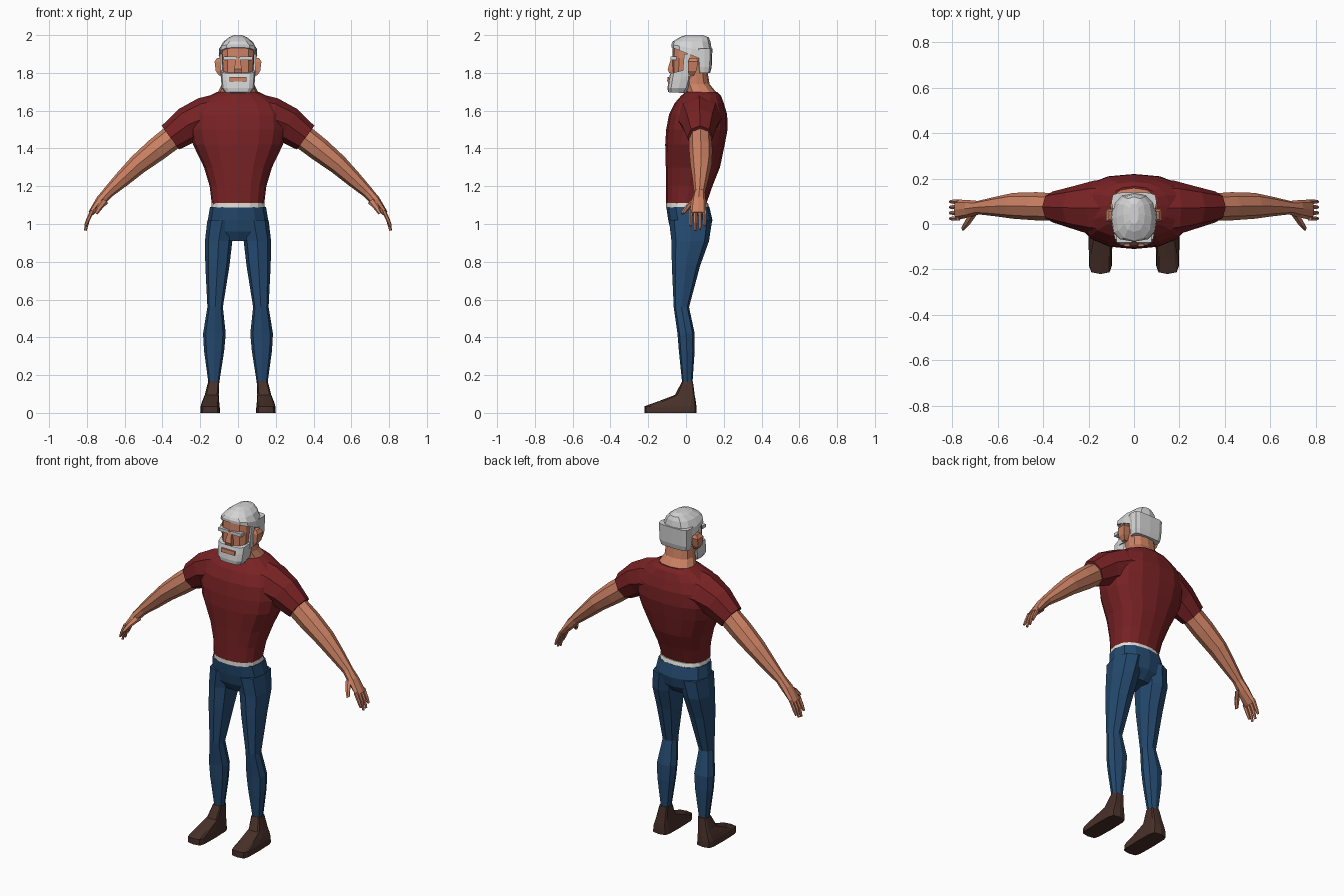
import bpy, bmesh, math
from mathutils import Vector


def material(name, r, g, b):
    m = bpy.data.materials.new(name)
    m.diffuse_color = (r, g, b, 1)
    return m


SKIN = material("skin", 0.60, 0.22, 0.125)
SHIRT = material("dark red cloth", 0.19, 0.016, 0.018)
DENIM = material("blue denim", 0.018, 0.068, 0.16)
LEATHER = material("brown leather", 0.065, 0.03, 0.022)
HAIR = material("grey hair", 0.66, 0.66, 0.66)
BELT = material("off white cloth", 0.78, 0.76, 0.70)


def spow(v, p):
    return math.copysign(abs(v) ** (2 / p), v)


def ring(z, x0, x1, y0, y1, n=12, p=2.4, tilt=0.0):
    """Horizontal superellipse filling the bounds; tilt raises z with y."""
    pts = []
    for i in range(n):
        a = 2 * math.pi * i / n
        y = (y0 + y1) / 2 + (y1 - y0) / 2 * spow(math.sin(a), p)
        pts.append(Vector(((x0 + x1) / 2 + (x1 - x0) / 2 * spow(math.cos(a), p),
                           y, z + tilt * y)))
    return pts


def box_ring(z, x0, x1, y0, y1):
    return [Vector(c) for c in ((x0, y0, z), (x1, y0, z), (x1, y1, z), (x0, y1, z))]


def limb(path, n=8):
    """Rings along a path of (x, y, z, half thickness, half depth in y)."""
    rings = []
    for i, (x, y, z, a, b) in enumerate(path):
        p, q = path[max(i - 1, 0)], path[min(i + 1, len(path) - 1)]
        u = Vector((p[2] - q[2], 0, q[0] - p[0])).normalized()
        rings.append([Vector((x, y, z)) + u * a * math.cos(2 * math.pi * k / n)
                      + Vector((0, b * math.sin(2 * math.pi * k / n), 0))
                      for k in range(n)])
    return rings


def loft(name, rings, mat, mirror=False):
    bm = bmesh.new()
    vs = [[bm.verts.new(c) for c in r] for r in rings]
    n = len(vs[0])
    for a, b in zip(vs, vs[1:]):
        for k in range(n):
            bm.faces.new((a[k], a[(k + 1) % n], b[(k + 1) % n], b[k]))
    bm.faces.new(vs[0])
    bm.faces.new(vs[-1])
    bmesh.ops.recalc_face_normals(bm, faces=bm.faces)
    me = bpy.data.meshes.new(name)
    bm.to_mesh(me)
    bm.free()
    me.materials.append(mat)
    ob = bpy.data.objects.new(name, me)
    bpy.context.collection.objects.link(ob)
    if mirror:
        ob.modifiers.new("Mirror", "MIRROR")
    return ob


def body(rows, **kw):
    """Centred rings from (z, half width, front y, back y)."""
    return [ring(z, -w, w, f, b, **kw) for z, w, f, b in rows]


# Shirt
loft("shirt_body", body([
    (1.10, .138, -.105, .105), (1.20, .15, -.105, .14), (1.30, .18, -.107, .18),
    (1.42, .238, -.11, .205), (1.50, .255, -.105, .22), (1.58, .25, -.09, .218),
    (1.64, .215, -.06, .20), (1.68, .15, -.025, .185), (1.70, .11, .0, .165)],
    n=16), SHIRT)
loft("sleeve", limb([
    (.10, .07, 1.57, .12, .13), (.18, .07, 1.56, .11, .12),
    (.265, .072, 1.525, .097, .095), (.358, .075, 1.457, .078, .068)]), SHIRT, True)

# Arms and hands
loft("arm", limb([
    (.32, .075, 1.48, .066, .058), (.43, .078, 1.395, .063, .062),
    (.53, .08, 1.315, .053, .057), (.61, .077, 1.24, .043, .043),
    (.69, .072, 1.165, .03, .029)]), SKIN, True)
loft("palm", limb([
    (.68, .072, 1.175, .03, .029), (.725, .067, 1.125, .028, .038),
    (.78, .063, 1.055, .015, .045)]), SKIN, True)
for i, (y, tip) in enumerate([(.024, .99), (.049, .965), (.074, .97), (.098, .99)]):
    loft(f"finger_{i + 1}", limb([
        (.772, y, 1.07, .011, .011), (.795, y, 1.02, .010, .010),
        (.808, y, tip, .007, .007)], n=6), SKIN, True)
loft("thumb", limb([
    (.705, .05, 1.125, .022, .018), (.732, .008, 1.09, .016, .016),
    (.752, -.018, 1.055, .009, .011)], n=6), SKIN, True)

# Trousers and belt
loft("belt", body([(1.088, .142, -.106, .122), (1.112, .14, -.106, .116)], n=16), BELT)
loft("hips", body([
    (.91, .10, -.05, .08), (.96, .155, -.08, .125),
    (1.02, .16, -.094, .14), (1.09, .148, -.104, .124)]), DENIM)
loft("leg", [ring(*r, n=8, p=2.5) for r in [
    (1.02, .005, .162, -.09, .138), (.91, .03, .175, -.077, .122),
    (.78, .045, .173, -.075, .075), (.56, .08, .162, -.065, .016),
    (.42, .065, .185, -.045, .046), (.33, .073, .18, -.038, .046),
    (.155, .10, .156, -.02, .034)]], DENIM, True)

# Shoes
loft("shoe", [ring(*r, p=5) for r in [
    (0, .095, .20, -.22, .055), (.035, .097, .198, -.22, .055),
    (.06, .10, .19, -.15, .052), (.095, .102, .176, -.058, .046),
    (.165, .099, .158, -.022, .037)]], LEATHER, True)

# Neck and head
loft("neck", body([
    (1.65, .112, -.01, .178), (1.70, .105, .0, .158),
    (1.74, .085, -.01, .125), (1.83, .08, -.01, .11)]), SKIN)
loft("head", body([
    (1.74, .07, -.07, .07), (1.80, .086, -.073, .11), (1.88, .09, -.073, .12),
    (1.94, .086, -.07, .12), (1.97, .06, -.04, .09)], p=3), SKIN)
loft("nose", [
    box_ring(1.80, -.020, .020, -.09, -.05), box_ring(1.82, -.020, .020, -.097, -.05),
    box_ring(1.88, -.011, .011, -.078, -.05)], SKIN)
loft("ear", [
    box_ring(1.785, .08, .10, .015, .04), box_ring(1.81, .08, .118, .01, .055),
    box_ring(1.86, .08, .124, .01, .065), box_ring(1.88, .08, .11, .02, .055)], SKIN, True)

# Hair, brows and beard
loft("hair_top", [
    ring(1.905, -.102, .102, -.077, .137, p=2.8, tilt=-.4),
    ring(1.935, -.098, .098, -.078, .138, p=2.8, tilt=-.2),
    ring(1.965, -.078, .078, -.072, .13),
    ring(1.988, -.048, .048, -.035, .12),
    ring(2.0, -.02, .02, .0, .09)], HAIR)
loft("hair_back", body([
    (1.80, .09, .065, .128), (1.83, .096, .06, .136), (1.93, .10, .055, .14)], p=4), HAIR)
loft("brow", [
    box_ring(1.868, .008, .076, -.081, -.05),
    box_ring(1.887, .008, .076, -.081, -.05)], HAIR, True)
loft("sideburn", [
    box_ring(1.78, .07, .092, -.02, .025),
    box_ring(1.90, .07, .096, -.01, .02)], HAIR, True)
loft("beard", [
    ring(1.693, -.07, .07, -.095, .0, p=3.5, tilt=-.05),
    ring(1.72, -.086, .086, -.098, .02, p=3.5),
    ring(1.77, -.09, .09, -.093, .035, p=3.5, tilt=.1),
    ring(1.818, -.092, .092, -.084, .035, p=3.5, tilt=.25)], HAIR)
loft("mouth", [
    box_ring(1.755, -.045, .045, -.1, -.091),
    box_ring(1.778, -.045, .045, -.098, -.089)], SKIN)
